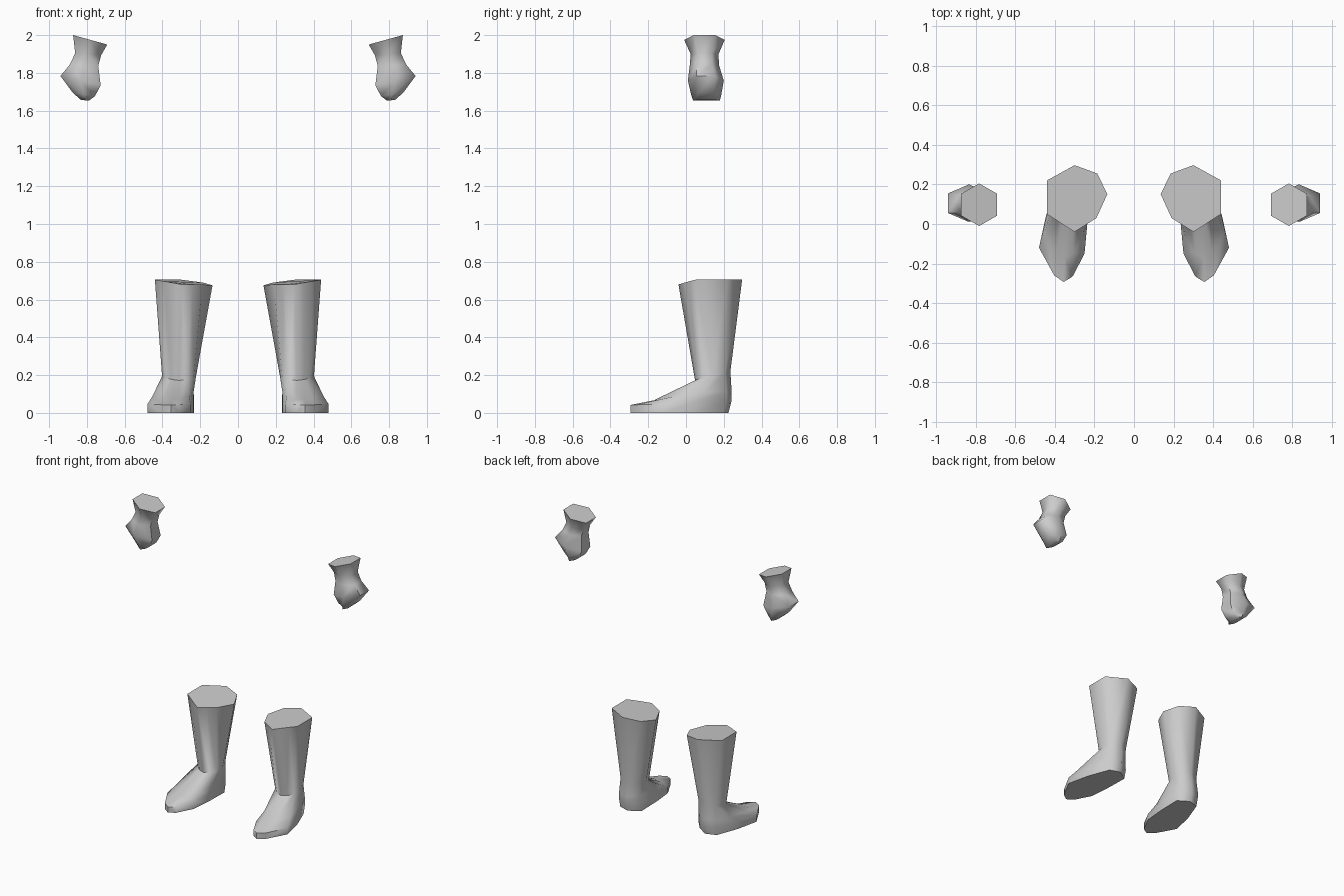
import bpy, bmesh, math

if "Cube" in bpy.data.objects:
    bpy.data.objects.remove(bpy.data.objects["Cube"])

grey = bpy.data.materials.new("plain grey")
grey.diffuse_color = (0.6, 0.6, 0.6, 1)
grey.use_nodes = True
grey.node_tree.nodes["Principled BSDF"].inputs["Base Color"].default_value = grey.diffuse_color


def loft(name, rings, side):
    """Skin a stack of equal-length rings, cap both ends, mirror by side."""
    bm = bmesh.new()
    loops = [[bm.verts.new((side * x, y, z)) for x, y, z in r] for r in rings]
    n = len(loops[0])
    for a, b in zip(loops, loops[1:]):
        for i in range(n):
            j = (i + 1) % n
            bm.faces.new((a[i], a[j], b[j], b[i]))
    bm.faces.new(loops[0])
    bm.faces.new(loops[-1])
    bmesh.ops.recalc_face_normals(bm, faces=bm.faces)
    mesh = bpy.data.meshes.new(name)
    bm.to_mesh(mesh)
    bm.free()
    mesh.materials.append(grey)
    ob = bpy.data.objects.new(name, mesh)
    bpy.context.collection.objects.link(ob)
    bpy.ops.object.select_all(action='DESELECT')
    ob.select_set(True)
    bpy.context.view_layer.objects.active = ob
    bpy.ops.object.shade_smooth_by_angle(angle=math.radians(62))


# Boot rings run: back, back outer, outer, ball outer, toe outer,
# toe tip, toe inner, ball inner, inner, back inner
cuff = [(.30, .297, .705), (.44, .22, .705), (.44, .05, .705),
        (.393, .02, .697), (.347, -.01, .689), (.30, -.04, .68),
        (.245, -.005, .68), (.19, .03, .68), (.135, .15, .675),
        (.185, .255, .69)]
ankle = [(.31, .235, .22), (.38, .205, .21), (.402, .14, .195),
         (.385, .09, .185), (.35, .058, .177), (.31, .048, .172),
         (.27, .058, .177), (.235, .09, .185), (.222, .14, .195),
         (.245, .205, .21)]
instep = [(.31, .242, .11), (.385, .215, .11), (.425, .10, .11),
          (.452, -.05, .09), (.395, -.145, .072), (.35, -.17, .067),
          (.305, -.145, .072), (.258, -.07, .09), (.235, .03, .11),
          (.235, .19, .11)]
rim = [(.31, .24, .06), (.385, .215, .06), (.445, .04, .055),
       (.48, -.12, .045), (.403, -.26, .043), (.355, -.293, .042),
       (.31, -.265, .043), (.25, -.15, .045), (.236, 0, .055),
       (.232, .19, .06)]
sole = [(x, y - (.015 if y > .15 else 0), 0) for x, y, z in rim]


def hexagon(xi, zi, xo, zo, y0, y1):
    """Tilted six-sided ring between an inner and an outer edge."""
    xm, zm, d = (xi + xo) / 2, (zi + zo) / 2, (y1 - y0) * .24
    return [(xm, y1, zm), (xo, y1 - d, zo), (xo, y0 + d, zo),
            (xm, y0, zm), (xi, y0 + d, zi), (xi, y1 - d, zi)]


# Hand rings from wrist cuff down to the fingertips
hand = [hexagon(*r) for r in (
    (.692, 1.95, .873, 2.0, -.01, .205),
    (.725, 1.893, .862, 1.905, .025, .172),
    (.74, 1.836, .89, 1.845, .02, .175),
    (.727, 1.735, .94, 1.783, .01, .20),
    (.757, 1.677, .873, 1.693, .027, .187),
    (.788, 1.654, .83, 1.656, .037, .18))]

for label, side in (("left", 1), ("right", -1)):
    loft(label + "_boot", [cuff, ankle, instep, rim, sole], side)
    loft(label + "_hand", hand, side)
